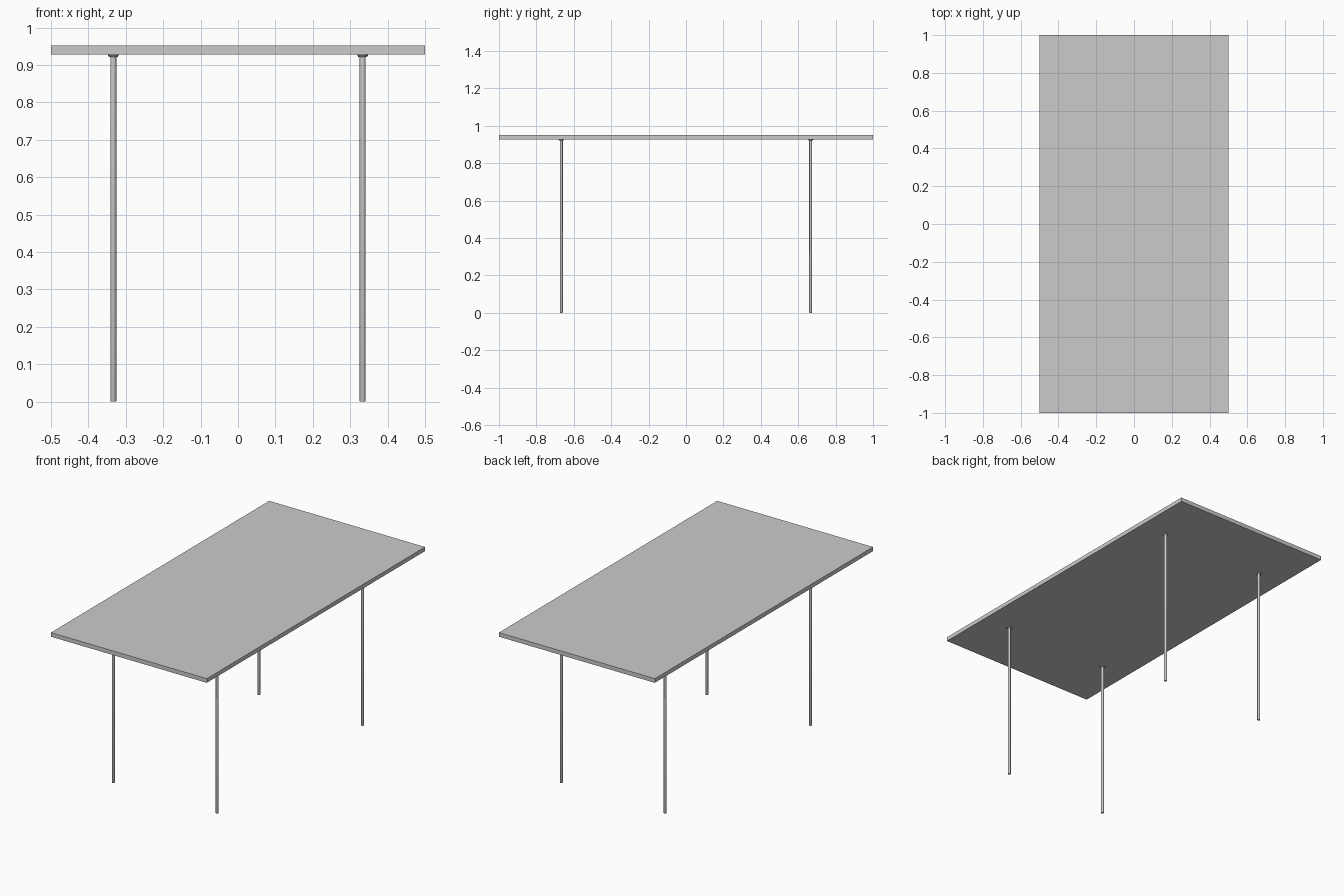
import bpy, bmesh, math

if "Cube" in bpy.data.objects:
    bpy.data.objects.remove(bpy.data.objects["Cube"])

LEG_X, LEG_Y = 1 / 3, 2 / 3
TOP_Z, UNDER_Z = 0.952, 0.928


def finish(bm, name):
    mesh = bpy.data.meshes.new(name)
    bmesh.ops.recalc_face_normals(bm, faces=bm.faces)
    bm.to_mesh(mesh)
    bm.free()
    obj = bpy.data.objects.new(name, mesh)
    bpy.context.collection.objects.link(obj)
    return obj


def lathe(name, profile, x, y, sides=24):
    """Revolve (radius, z) points into a capped solid."""
    bm = bmesh.new()
    rings = [[bm.verts.new((x + r * math.cos(2 * math.pi * i / sides),
                            y + r * math.sin(2 * math.pi * i / sides), z))
              for i in range(sides)] for r, z in profile]
    for a, b in zip(rings, rings[1:]):
        for i in range(sides):
            j = (i + 1) % sides
            bm.faces.new((a[i], a[j], b[j], b[i]))
    bm.faces.new(rings[0])
    bm.faces.new(rings[-1])
    obj = finish(bm, name)
    bpy.ops.object.select_all(action='DESELECT')
    obj.select_set(True)
    bpy.context.view_layer.objects.active = obj
    bpy.ops.object.shade_smooth_by_angle(angle=math.radians(30))


# Table top slab
bm = bmesh.new()
bmesh.ops.create_cube(bm, size=1)
for v in bm.verts:
    v.co.x *= 1.0
    v.co.y *= 2.0
    v.co.z = TOP_Z if v.co.z > 0 else UNDER_Z
finish(bm, "table_top")

# Four slim round legs, each with a mounting collar under the top
leg = [(0.007, 0), (0.008, 0.002), (0.008, UNDER_Z)]
collar = [(0.012, 0.922), (0.0145, 0.925), (0.0145, UNDER_Z)]
for y, side in ((-LEG_Y, "front"), (LEG_Y, "back")):
    for x, hand in ((-LEG_X, "left"), (LEG_X, "right")):
        lathe(f"{side}_{hand}_leg", leg, x, y)
        lathe(f"{side}_{hand}_collar", collar, x, y)
